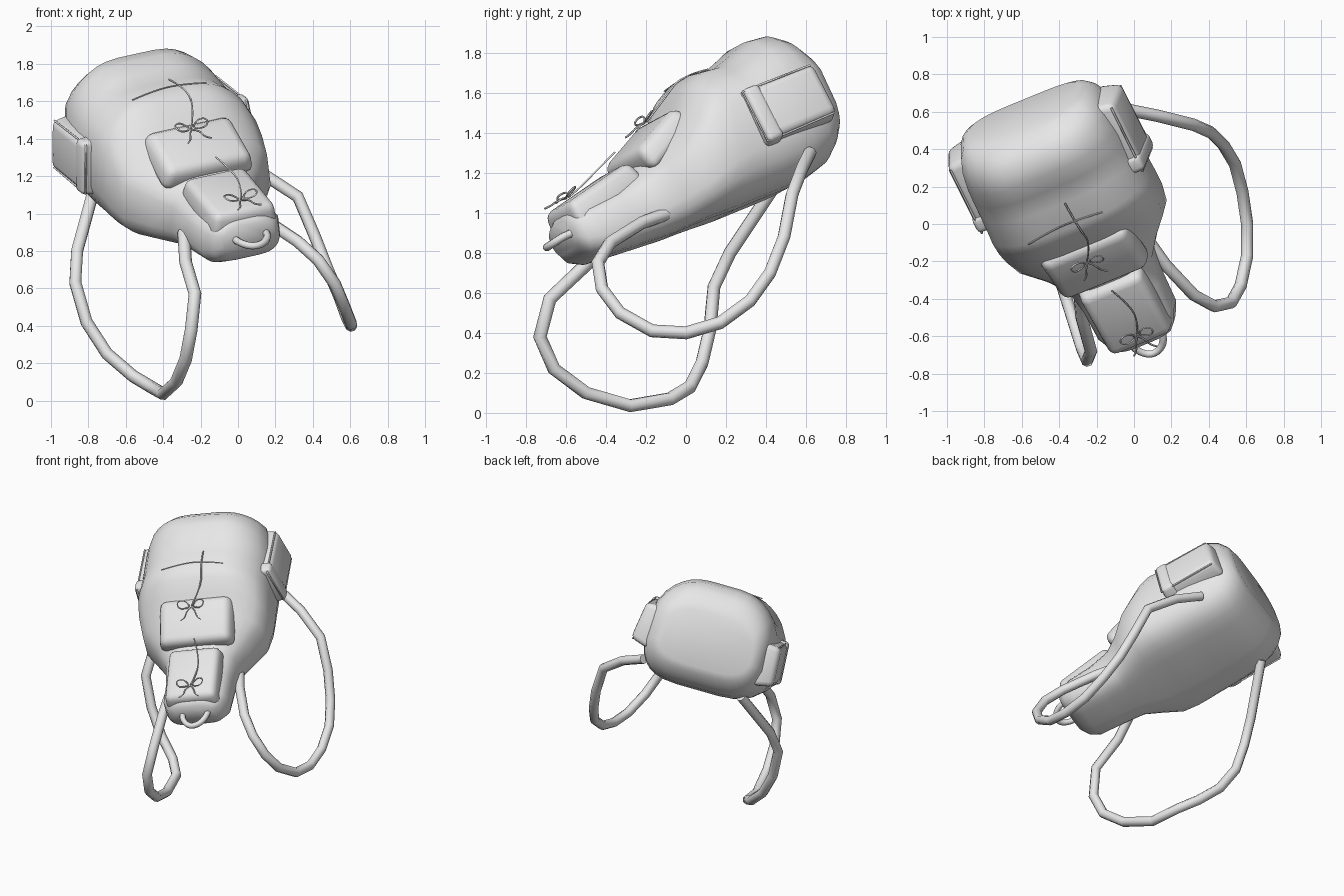
import bpy, bmesh, math
from mathutils import Vector, Matrix

if "Cube" in bpy.data.objects:
    bpy.data.objects.remove(bpy.data.objects["Cube"], do_unlink=True)

# One plain fabric colour
fabric = bpy.data.materials.new("plain_grey")
fabric.use_nodes = True
fabric.diffuse_color = (0.8, 0.8, 0.8, 1)
fabric.node_tree.nodes["Principled BSDF"].inputs["Base Color"].default_value = (0.8, 0.8, 0.8, 1)

# Frame of the tilted bag: across its width, along its length, out of its front
ACROSS = Vector((0.906, 0.372, 0.2)).normalized()
OUT = ACROSS.cross(Vector((-0.42, 0.84, 0.345))).normalized()
ALONG = OUT.cross(ACROSS)
FRAME = Matrix((ACROSS, ALONG, OUT)).transposed()


def finish(obj, angle=50):
    obj.data.materials.append(fabric)
    bpy.ops.object.select_all(action='DESELECT')
    obj.select_set(True)
    bpy.context.view_layer.objects.active = obj
    bpy.ops.object.shade_smooth_by_angle(angle=math.radians(angle))
    return obj


def mesh_object(name, bm):
    bmesh.ops.recalc_face_normals(bm, faces=bm.faces)
    mesh = bpy.data.meshes.new(name)
    bm.to_mesh(mesh)
    bm.free()
    obj = bpy.data.objects.new(name, mesh)
    bpy.context.collection.objects.link(obj)
    return obj


def tube(name, points, radius, local=False, kind='POLY', closed=False):
    curve = bpy.data.curves.new(name, 'CURVE')
    curve.dimensions = '3D'
    curve.bevel_depth = radius
    curve.bevel_resolution = 2 if radius > 0.01 else 0
    curve.use_fill_caps = True
    curve.resolution_u = 5
    spline = curve.splines.new(kind)
    spline.points.add(len(points) - 1)
    for p, co in zip(spline.points, points):
        co = FRAME @ Vector(co) if local else Vector(co)
        p.co = (*co, 1)
    spline.use_cyclic_u = closed
    spline.use_smooth = True
    if kind == 'NURBS':
        spline.order_u = 3
        spline.use_endpoint_u = not closed
    curve.materials.append(fabric)
    obj = bpy.data.objects.new(name, curve)
    bpy.context.collection.objects.link(obj)
    return obj


def padded_box(name, center, size, basis, shrink=0.85, bevel=0.04):
    bm = bmesh.new()
    bmesh.ops.create_cube(bm, size=1)
    for v in bm.verts:
        k = shrink if v.co.z > 0 else 1
        v.co = Vector((v.co.x * size[0] * k, v.co.y * size[1] * k, v.co.z * size[2]))
    bmesh.ops.bevel(bm, geom=bm.edges[:], offset=bevel, segments=3,
                    profile=0.5, affect='EDGES', clamp_overlap=True)
    rot = FRAME @ basis
    for v in bm.verts:
        v.co = rot @ v.co + FRAME @ Vector(center)
    return finish(mesh_object(name, bm))


# Bag body: position along, half width, back depth, front depth
SECTIONS = [
    (-0.24, 0.16, 0.97, 1.12), (-0.2, 0.20, 0.91, 1.15), (-0.13, 0.235, 0.88, 1.165),
    (0.05, 0.24, 0.865, 1.18), (0.2, 0.26, 0.855, 1.22), (0.31, 0.34, 0.85, 1.26),
    (0.43, 0.445, 0.85, 1.33), (0.54, 0.47, 0.845, 1.43), (0.62, 0.475, 0.84, 1.51),
    (0.7, 0.475, 0.84, 1.55), (0.84, 0.47, 0.84, 1.535), (0.95, 0.465, 0.84, 1.565),
    (1.05, 0.455, 0.85, 1.6), (1.15, 0.44, 0.875, 1.59), (1.22, 0.415, 0.93, 1.54),
    (1.265, 0.38, 0.985, 1.47), (1.285, 0.335, 1.03, 1.41),
]
SIDES = 28
bm = bmesh.new()
rings = []
for along, half, back, front in SECTIONS:
    ring = []
    for i in range(SIDES):
        t = math.tau * (i + 0.5) / SIDES
        u = math.copysign(abs(math.cos(t)) ** 0.45, math.cos(t))
        v = math.copysign(abs(math.sin(t)) ** 0.45, math.sin(t))
        taper = 1 - 0.35 * v * v if v > 0 else 1 - 0.12 * v * v
        depth = (back + front) / 2 + v * (front - back) / 2
        ring.append(bm.verts.new(FRAME @ Vector((half * u * taper, along, depth))))
    rings.append(ring)
for a, b in zip(rings, rings[1:]):
    for i in range(SIDES):
        j = (i + 1) % SIDES
        bm.faces.new((a[i], a[j], b[j], b[i]))
bm.faces.new(rings[0])
bm.faces.new(rings[-1])
finish(mesh_object("bag_body", bm), 80)

# Front pockets
padded_box("upper_front_pocket", (0, 0.39, 1.305), (0.55, 0.36, 0.13),
           Matrix.Rotation(math.radians(25), 3, 'X'), 0.88, 0.045)
padded_box("lower_front_pocket", (0, 0.0, 1.16), (0.39, 0.45, 0.14),
           Matrix.Rotation(math.radians(11), 3, 'X'), 0.9, 0.04)

# Side pockets with an overlapping flap and a cord edge
for name, side, lean, depth in (("left", 1, 9, 1.21), ("right", -1, 3, 1.16)):
    lean = math.radians(lean)
    normal = Vector((side * math.cos(lean), 0, math.sin(lean)))
    length = Vector((0, 1, 0))
    height = normal.cross(length)
    basis = Matrix((length, height, normal)).transposed()
    base = Vector((side * 0.435, 1.0, depth))
    padded_box(name + "_side_pocket", base, (0.42, 0.31, 0.14), basis, 0.88, 0.035)
    padded_box(name + "_pocket_flap", base - length * 0.18, (0.1, 0.33, 0.15),
               basis, 0.9, 0.025)
    rim = [(0.17, 0.135), (-0.12, 0.14), (-0.23, 0.14), (-0.23, -0.14), (-0.12, -0.14), (0.17, -0.135)]
    tube(name + "_pocket_cord",
         [base + basis @ Vector((x, y, 0.055)) for x, y in rim], 0.006, True)

# Shoulder straps
tube("right_strap", [
    (-0.77, 0.44, 1.13), (-0.86, 0.22, 0.8), (-0.87, 0.14, 0.63), (-0.81, 0.12, 0.42),
    (-0.7, 0.08, 0.25), (-0.56, 0.02, 0.13), (-0.46, -0.08, 0.07), (-0.4, -0.28, 0.036),
    (-0.33, -0.5, 0.1), (-0.28, -0.66, 0.22), (-0.25, -0.73, 0.38), (-0.23, -0.68, 0.57),
    (-0.28, -0.5, 0.74), (-0.29, -0.37, 0.9)], 0.034)
tube("left_strap", [
    (-0.08, 0.62, 1.3), (0.12, 0.58, 1.22), (0.32, 0.53, 1.09), (0.41, 0.49, 0.88),
    (0.48, 0.42, 0.7), (0.54, 0.32, 0.56), (0.58, 0.17, 0.45), (0.605, 0.0, 0.4),
    (0.605, -0.17, 0.41), (0.57, -0.33, 0.5), (0.52, -0.42, 0.62), (0.43, -0.44, 0.75),
    (0.32, -0.38, 0.85), (0.17, -0.22, 0.95), (0.07, -0.08, 1.0)], 0.033)

# Carry handle at the narrow end
tube("carry_handle", [
    (-0.03, -0.58, 0.88), (-0.02, -0.65, 0.86), (0.04, -0.69, 0.83), (0.1, -0.7, 0.825),
    (0.15, -0.66, 0.85), (0.16, -0.6, 0.89), (0.14, -0.54, 0.91)], 0.02, kind='NURBS')

# Drawstrings, each ending in a tied bow
tube("opening_cord", [(-0.23, 0.7, 1.54), (-0.08, 0.73, 1.555), (0.08, 0.73, 1.555),
                      (0.21, 0.71, 1.54)], 0.004, True, 'NURBS')
tube("upper_string", [(0.05, 0.84, 1.545), (0.06, 0.68, 1.565), (0.07, 0.56, 1.5),
                      (-0.01, 0.44, 1.42)], 0.005, True, 'NURBS')
tube("lower_string", [(0.02, 0.2, 1.34), (0.07, 0.05, 1.29), (0.04, -0.08, 1.235),
                      (0.01, -0.13, 1.22)], 0.005, True, 'NURBS')
for name, knot, slope in (("upper", (-0.01, 0.43, 1.42), 24), ("lower", (0.01, -0.14, 1.22), 11)):
    tilt = Matrix.Rotation(math.radians(slope), 3, 'X')
    for side_name, side in (("left", 1), ("right", -1)):
        loop = [(0, 0, 0), (0.05, 0.05, 0.02), (0.1, 0.03, 0.03), (0.08, -0.02, 0.02)]
        tail = [(0, 0, 0), (0.03, -0.03, 0.015), (0.04, -0.08, 0.01), (0.07, -0.1, 0.015)]
        for part, pts, closed in (("bow_loop", loop, True), ("bow_tail", tail, False)):
            path = [Vector(knot) + tilt @ Vector((side * x, y, z)) for x, y, z in pts]
            tube(f"{name}_{side_name}_{part}", path, 0.005, True, 'NURBS', closed)
